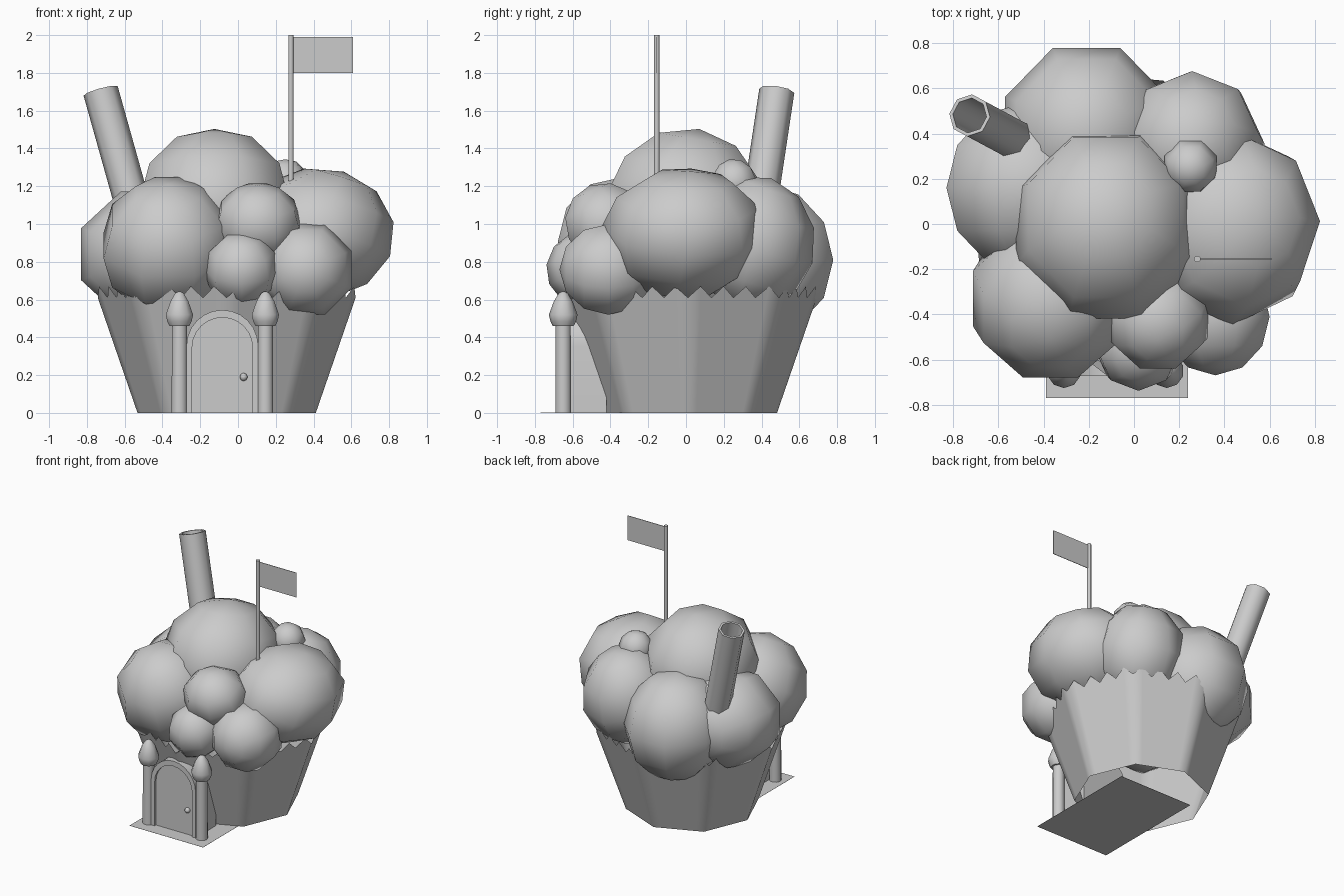
import bpy, bmesh, math
from mathutils import Vector, Matrix

if "Cube" in bpy.data.objects:
    bpy.data.objects.remove(bpy.data.objects["Cube"], do_unlink=True)

grey = bpy.data.materials.new("plain_grey")
grey.use_nodes = True
colour = (0.6, 0.6, 0.6, 1)
grey.diffuse_color = colour
grey.node_tree.nodes["Principled BSDF"].inputs["Base Color"].default_value = colour


def finish(name, bm, smooth=None):
    bmesh.ops.recalc_face_normals(bm, faces=bm.faces)
    mesh = bpy.data.meshes.new(name)
    bm.to_mesh(mesh)
    bm.free()
    mesh.materials.append(grey)
    obj = bpy.data.objects.new(name, mesh)
    bpy.context.collection.objects.link(obj)
    if smooth:
        bpy.ops.object.select_all(action="DESELECT")
        obj.select_set(True)
        bpy.context.view_layer.objects.active = obj
        bpy.ops.object.shade_smooth_by_angle(angle=math.radians(smooth))
    return obj


def lathe(name, profile, sides, matrix=Matrix(), closed=False):
    """Spin (radius, height) pairs about z; closed joins last ring to first."""
    bm = bmesh.new()
    rings = []
    for r, z in profile:
        rings.append([bm.verts.new(matrix @ Vector((
            r * math.cos(math.tau * (i + 0.5) / sides),
            r * math.sin(math.tau * (i + 0.5) / sides), z))) for i in range(sides)])
    pairs = list(zip(rings, rings[1:]))
    if closed:
        pairs.append((rings[-1], rings[0]))
    else:
        bm.faces.new(rings[0])
        bm.faces.new(rings[-1])
    for a, b in pairs:
        for i in range(sides):
            j = (i + 1) % sides
            bm.faces.new((a[i], a[j], b[j], b[i]))
    return finish(name, bm, 50)


# Open paper cup: octagonal wall with a zigzag rim
SIDES, COLS = 8, 64
bm = bmesh.new()
low, high = [], []
for i in range(COLS):
    a = math.tau * i / COLS
    step = math.tau / SIDES
    poly = math.cos(step / 2) / math.cos(a % step - step / 2)
    top_z = 0.67 if i % 2 else 0.61
    for ring, r, z in ((low, 0.472, 0), (high, 0.472 + 0.345 * top_z, top_z)):
        ring.append(bm.verts.new((-0.06 + r * poly * math.cos(a),
                                  0.01 + r * poly * math.sin(a), z)))
for i in range(COLS):
    j = (i + 1) % COLS
    bm.faces.new((low[i], low[j], high[j], high[i]))
finish("paper_cup", bm, 50)

# Frosting scoops: centre, radii, half-step spin, tilt about x and y
QUARTER = math.pi / 2
scoops = {
    "top": ((-0.125, -0.01, 1.09), (0.43, 0.45, 0.42), 1, -0.18, 0.0),
    "front_right": ((-0.37, -0.33, 0.885), (0.37, 0.37, 0.37), 1, 0.5, 0.0),
    "left": ((0.42, -0.01, 0.95), (0.41, 0.44, 0.35), 0, -0.1, 0.35),
    "front_left_low": ((0.36, -0.41, 0.76), (0.26, 0.26, 0.26), 1, QUARTER, 0.0),
    "front_upper": ((0.105, -0.42, 1.00), (0.24, 0.235, 0.22), 1, 0.4, 0.0),
    "front_lower": ((0.02, -0.54, 0.76), (0.20, 0.20, 0.20), 0, 0.4, 0.0),
    "back_left": ((0.25, 0.355, 0.90), (0.33, 0.33, 0.36), 0, -0.3, 0.1),
    "back": ((-0.21, 0.41, 0.81), (0.39, 0.40, 0.40), 1, 0.0, 0.0),
    "right": ((-0.47, 0.16, 0.84), (0.39, 0.38, 0.36), 1, QUARTER, 0.0),
    "small": ((0.25, 0.255, 1.22), (0.125, 0.125, 0.125), 1, 0.2, 0.0),
}
for name, (centre, radii, spin, tilt_x, tilt_y) in scoops.items():
    bm = bmesh.new()
    bmesh.ops.create_uvsphere(bm, u_segments=8, v_segments=6, radius=1)
    turn = (Matrix.Rotation(tilt_y, 4, "Y") @ Matrix.Rotation(tilt_x, 4, "X")
            @ Matrix.Rotation(spin * math.pi / 8, 4, "Z"))
    bm.transform(Matrix.Translation(centre) @ Matrix.Diagonal((*radii, 1)) @ turn)
    finish("frosting_" + name, bm, 75)

# Hollow leaning straw chimney
axis = Vector((-0.28, 0.15, 1))
lean = (Matrix.Translation((-0.53, 0.375, 1.0))
        @ axis.to_track_quat("Z", "Y").to_matrix().to_4x4())
lathe("straw_chimney", [(0.094, -0.15), (0.094, 0.74), (0.078, 0.74), (0.078, -0.15)],
      8, lean, closed=True)

# Flag and pole
lathe("flag_pole", [(0.015, 1.2), (0.015, 2.0)], 8, Matrix.Translation((0.28, -0.155, 0)))


def box(name, lo, hi):
    bm = bmesh.new()
    bmesh.ops.create_cube(bm, size=1)
    lo, hi = Vector(lo), Vector(hi)
    bm.transform(Matrix.Translation((lo + hi) / 2) @ Matrix.Diagonal((*(hi - lo), 1)))
    return finish(name, bm)


box("flag", (0.285, -0.157, 1.80), (0.61, -0.153, 1.99))
box("ground_plate", (-0.39, -0.77, 0), (0.24, 0.15, 0.001))

# Gate posts with pointed caps
for side, x in (("right", -0.31), ("left", 0.145)):
    place = Matrix.Translation((x, -0.65, 0))
    lathe(side + "_post", [(0.043, 0), (0.041, 0.47)], 12, place)
    lathe(side + "_post_cap", [(0.055, 0.46), (0.068, 0.485), (0.076, 0.52), (0.05, 0.59),
                               (0.024, 0.633), (0.008, 0.642)], 10, place)


def arch_points(half, top):
    spring = top - half
    arc = [(half * math.cos(math.pi * i / 12), spring + half * math.sin(math.pi * i / 12))
           for i in range(13)]
    return [(half, 0)] + arc + [(-half, 0)]


def arch(name, half, top, front, back, inner=None):
    """Extruded arch; with inner=(half, top) it becomes an open frame."""
    bm = bmesh.new()
    outline = arch_points(half, top)
    if inner:
        hole = arch_points(*inner)
        quads = [(outline[i], outline[i + 1], hole[i + 1], hole[i])
                 for i in range(len(hole) - 1)]
    else:
        quads = [outline]
    for q in quads:
        bm.faces.new([bm.verts.new((x - 0.083, front, z)) for x, z in q])
    bmesh.ops.remove_doubles(bm, verts=bm.verts, dist=1e-5)
    ext = bmesh.ops.extrude_face_region(bm, geom=bm.faces[:], use_keep_orig=True)
    moved = [v for v in ext["geom"] if isinstance(v, bmesh.types.BMVert)]
    bmesh.ops.translate(bm, verts=moved, vec=(0, back - front, 0))
    finish(name, bm, 30)


# Doorway, door and knob
arch("door_frame", 0.19, 0.545, -0.672, -0.42, (0.16, 0.505))
arch("door", 0.162, 0.507, -0.655, -0.42)
bm = bmesh.new()
bmesh.ops.create_uvsphere(bm, u_segments=10, v_segments=8, radius=0.021)
bm.transform(Matrix.Translation((0.03, -0.66, 0.19)))
finish("door_knob", bm, 60)
